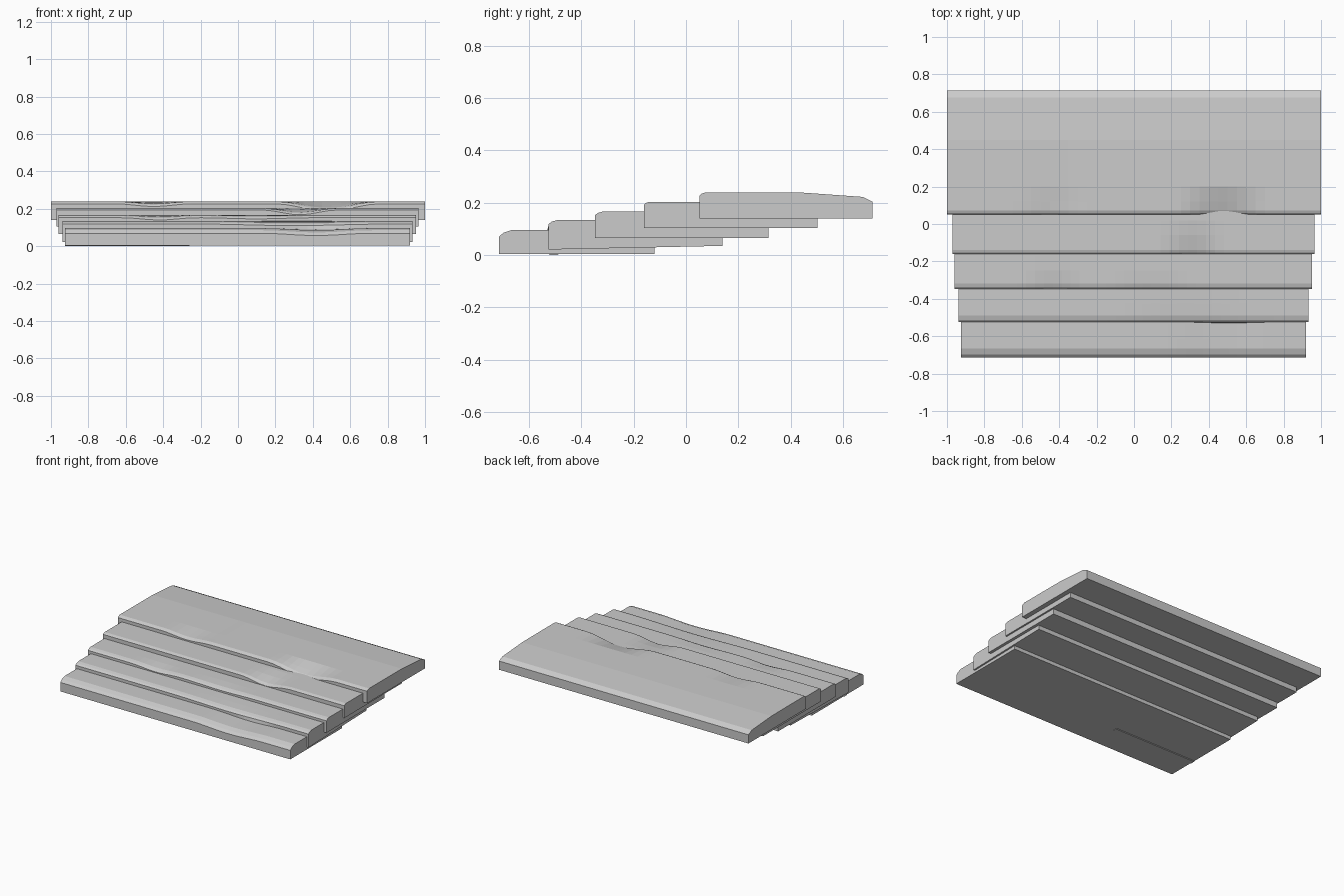
import bpy, bmesh, math

if "Cube" in bpy.data.objects:
    bpy.data.objects.remove(bpy.data.objects["Cube"])

N = 40  # lengthwise segments per slab


def bump(d, w):
    """Smooth falloff from 1 at the centre to 0 at distance w."""
    return 0.5 + 0.5 * math.cos(math.pi * min(abs(d) / w, 1))


def slab(name, x0, x1, profile, dents=(), bulge=None):
    """Sweep a (y, z) profile along x, then wear down the front top edge.
    dents: (x, half width, reach in y, depth)"""
    bm = bmesh.new()
    front = profile[0][0]
    base = profile[0][1]
    rings = []
    for i in range(N + 1):
        x = x0 + (x1 - x0) * i / N
        ring = []
        for y, z in profile:
            ny, nz = y, z
            if z > base + 0.05:
                for cx, w, reach, depth in dents:
                    k = bump(x - cx, w) * max(0, 1 - (y - front) / reach)
                    nz -= k * depth
            elif bulge and y == front:
                ny -= bulge[2] * bump(x - bulge[0], bulge[1])
            ring.append(bm.verts.new((x, ny, nz)))
        rings.append(ring)
    n = len(profile)
    for a, b in zip(rings, rings[1:]):
        for j in range(n):
            bm.faces.new((a[j], b[j], b[(j + 1) % n], a[(j + 1) % n]))
    bm.faces.new(rings[0])
    bm.faces.new(rings[-1][::-1])
    bmesh.ops.recalc_face_normals(bm, faces=bm.faces)
    mesh = bpy.data.meshes.new(name)
    bm.to_mesh(mesh)
    bm.free()
    obj = bpy.data.objects.new(name, mesh)
    bpy.context.collection.objects.link(obj)
    return obj


def step_profile(y0, y1, zb, zt, zback, edge, drop):
    """Rectangular section with a two-facet worn nosing."""
    return [(y0, zb), (y0, zt - drop), (y0 + edge * .35, zt - drop * .4),
            (y0 + edge, zt), (y0 + .1, zt), (y0 + .18, zt),
            (y1, zt), (y1, zback)]


# Lower four steps, front to back
slab("step_1", -.925, .92,
     step_profile(-.715, -.12, .004, .096, .004, .05, .027),
     [(.42, .3, .5, .012)])
slab("step_2", -.937, .932,
     step_profile(-.525, .14, .021, .134, .035, .035, .016),
     [(.3, .5, .15, .008)], bulge=(.5, .22, .022))
slab("step_3", -.96, .953,
     step_profile(-.348, .315, .065, .166, .065, .03, .014),
     [(-.42, .2, .12, .012), (.1, .3, .08, .006)])
slab("step_4", -.97, .965,
     step_profile(-.16, .502, .104, .203, .104, .02, .01),
     [(.33, .2, .14, .025)])

# Top landing with a sloping rear edge
landing = [(.052, .14), (.052, .226), (.06, .234), (.073, .239), (.12, .239),
           (.2, .239), (.45, .238), (.675, .222), (.713, .203), (.713, .14)]
slab("top_step", -1, 1, landing,
     [(-.45, .2, .17, .014), (.48, .28, .14, .04)])

# Slight wear ridge under the lowest step
slab("bottom_ridge", -.925, -.26,
     [(-.52, 0), (-.53, .012), (-.48, .012), (-.49, 0)])
